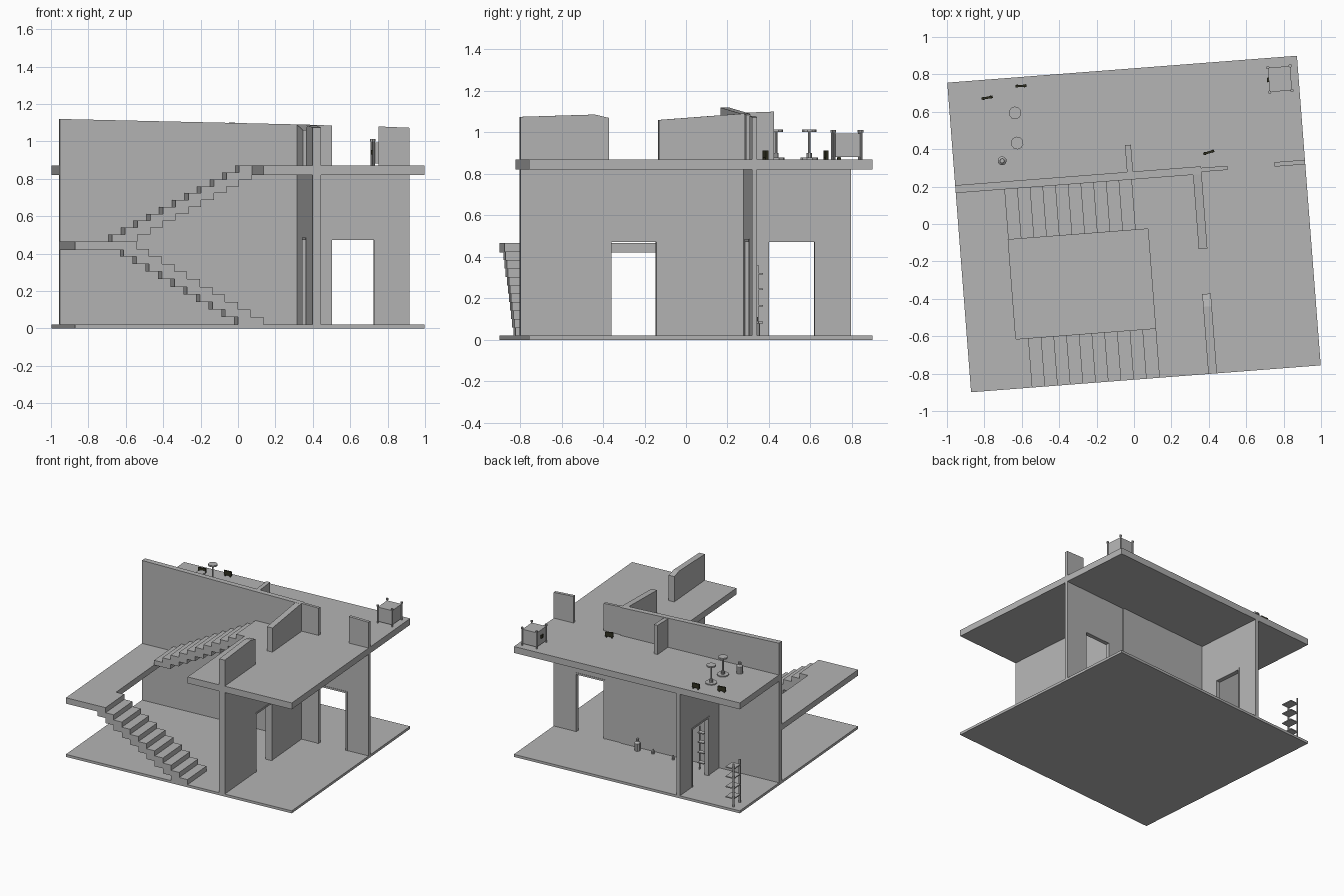
import bpy, bmesh, math
from mathutils import Matrix, Vector

if "Cube" in bpy.data.objects:
    bpy.data.objects.remove(bpy.data.objects["Cube"], do_unlink=True)

TURN = Matrix.Rotation(math.radians(4.4), 4, 'Z')   # whole building is turned slightly
W, D = 0.9375, 0.83                                 # half width and half depth
FLOOR, CEIL, ROOF, DOOR = 0.02, 0.82, 0.87, 0.485


def material(name, colour):
    m = bpy.data.materials.new(name)
    m.use_nodes = True
    m.diffuse_color = (*colour, 1)
    m.node_tree.nodes["Principled BSDF"].inputs["Base Color"].default_value = (*colour, 1)
    return m


GREY = material("plaster_grey", (0.46, 0.46, 0.46))
DARK = material("dark_olive", (0.03, 0.03, 0.015))


def finish(name, bm, mat, matrix=TURN):
    bmesh.ops.recalc_face_normals(bm, faces=bm.faces)
    mesh = bpy.data.meshes.new(name)
    bm.to_mesh(mesh)
    bm.free()
    mesh.materials.append(mat)
    ob = bpy.data.objects.new(name, mesh)
    bpy.context.collection.objects.link(ob)
    ob.matrix_world = matrix
    return ob


def add_prism(bm, axis, pts, t0, t1):
    """Extrude a 2D outline along an axis from t0 to t1."""
    place = {'x': lambda a, b: (t0, a, b), 'y': lambda a, b: (a, t0, b), 'z': lambda a, b: (a, b, t0)}[axis]
    face = bm.faces.new([bm.verts.new(place(a, b)) for a, b in pts])
    out = bmesh.ops.extrude_face_region(bm, geom=[face])
    shift = Vector([t1 - t0 if c == axis else 0 for c in 'xyz'])
    bmesh.ops.translate(bm, vec=shift, verts=[v for v in out["geom"] if isinstance(v, bmesh.types.BMVert)])


def prism(name, axis, pts, t0, t1, mat=GREY):
    bm = bmesh.new()
    add_prism(bm, axis, pts, t0, t1)
    return finish(name, bm, mat)


def rect(a0, a1, b0, b1):
    return [(a0, b0), (a1, b0), (a1, b1), (a0, b1)]


def add_cyl(bm, r, z0, z1, r2=None, x=0, y=0, sides=10):
    bmesh.ops.create_cone(bm, cap_ends=True, segments=sides, radius1=r, radius2=r if r2 is None else r2,
                          depth=z1 - z0, matrix=Matrix.Translation((x, y, (z0 + z1) / 2)))


def at(x, y, z, degrees=4.4):
    return Matrix.Translation((x, y, z)) @ Matrix.Rotation(math.radians(degrees), 4, 'Z')


def door_wall(name, axis, s0, s1, d0, d1, t0, t1):
    """Ground floor wall with a doorway from d0 to d1, plus its frame."""
    prism(name, axis, [(s0, FLOOR), (d0, FLOOR), (d0, DOOR), (d1, DOOR), (d1, FLOOR),
                       (s1, FLOOR), (s1, CEIL), (s0, CEIL)], t0, t1)
    f = 0.013
    prism(name + "_door_frame", axis,
          [(d0, FLOOR), (d0 + f, FLOOR), (d0 + f, DOOR - f), (d1 - f, DOOR - f), (d1 - f, FLOOR),
           (d1, FLOOR), (d1, DOOR), (d0, DOOR)], t0 - 0.004, t1 + 0.004)


# Floors
prism("base_slab", 'z', rect(-W, W, -D, D), 0, FLOOR)
prism("upper_slab", 'z', [(-W, 0.25), (0.072, 0.25), (0.072, -D), (W, -D), (W, D), (-W, D)], CEIL, ROOF)
prism("landing", 'z', rect(-W, -0.677, -D, 0.24), 0.42, 0.466)

# Ground floor walls
prism("main_wall", 'y', [(-W, FLOOR), (0.38, FLOOR), (0.38, 1.09), (-W, 1.12)], 0.238, 0.28)
door_wall("entrance_wall", 'y', 0.38, W, 0.51, 0.762, 0.248, 0.272)
door_wall("side_room_wall", 'x', -D, 0.238, -0.402, -0.16, 0.335, 0.381)
door_wall("back_room_wall", 'x', 0.28, D, 0.42, 0.665, -0.44, -0.412)

# Upper floor walls, cut off at an uneven height
prism("upper_main_wall_end", 'y', [(0.38, ROOF), (0.522, ROOF), (0.522, 1.085), (0.38, 1.09)], 0.25, 0.272)
prism("upper_entrance_wall", 'y', [(0.773, ROOF), (W, ROOF), (W, 1.073), (0.773, 1.08)], 0.248, 0.272)
prism("upper_inner_wall", 'x', [(-0.16, ROOF), (0.238, ROOF), (0.238, 1.09), (-0.16, 1.06)], 0.335, 0.381)
prism("upper_front_wall", 'x', [(-D, ROOF), (-0.402, ROOF), (-0.402, 1.07), (-0.47, 1.086), (-D, 1.075)],
      0.335, 0.381)
prism("upper_back_wall", 'x', [(0.28, ROOF), (0.424, ROOF), (0.424, 1.1), (0.28, 1.095)], -0.016, 0.016)

# Two flights of stairs made of overlapping blocks
STEPS = 11
RUN = (0.072 + 0.677) / STEPS


def flight(name, first, direction, v0, v1, z0, z1):
    rise = (z1 - z0) / STEPS
    bm = bmesh.new()
    for i in range(STEPS):
        a = first + direction * i * RUN
        b = a + direction * RUN
        add_prism(bm, 'y', rect(min(a, b), max(a, b), max(z0, z0 + (i - 1) * rise), z0 + (i + 1) * rise), v0, v1)
    finish(name, bm, GREY)


flight("lower_stairs", 0.072, -1, -D, -0.565, FLOOR, 0.466)
flight("upper_stairs", -0.677, 1, -0.032, 0.238, 0.466, ROOF)

# Cabinet with corner posts on the roof
bm = bmesh.new()
add_prism(bm, 'z', rect(-0.06, 0.06, -0.065, 0.065), 0.012, 0.125)
for sx in (-1, 1):
    for sy in (-1, 1):
        add_cyl(bm, 0.006, 0, 0.13, x=sx * 0.06, y=sy * 0.066, sides=8)
        add_cyl(bm, 0.009, 0.13, 0.142, x=sx * 0.06, y=sy * 0.066, sides=8)
finish("roof_cabinet", bm, GREY, at(0.78, 0.775, ROOF))
bm = bmesh.new()
add_prism(bm, 'x', rect(-0.012, 0.012, 0.06, 0.085), -0.069, -0.06)
finish("cabinet_handle", bm, DARK, at(0.78, 0.775, ROOF))

# Small round stands
for i, (x, y) in enumerate([(-0.636, 0.594), (-0.625, 0.433)]):
    bm = bmesh.new()
    add_cyl(bm, 0.043, 0, 0.008)
    add_cyl(bm, 0.014, 0.008, 0.03)
    add_cyl(bm, 0.007, 0.03, 0.132)
    add_cyl(bm, 0.034, 0.132, 0.144)
    finish("round_stand_%d" % (i + 1), bm, GREY, at(x, y, ROOF))


# Bottles
def bottle(name, x, y, z, r, h):
    bm = bmesh.new()
    add_cyl(bm, r, 0, h * 0.65)
    add_cyl(bm, r, h * 0.65, h * 0.8, r * 0.4)
    add_cyl(bm, r * 0.5, h * 0.8, h)
    finish(name, bm, GREY, at(x, y, z))


bottle("roof_bottle", -0.705, 0.338, ROOF, 0.024, 0.085)
bottle("floor_bottle", 0.19, 0.335, FLOOR, 0.022, 0.09)
for i, x in enumerate((0.064, -0.112)):
    bottle("floor_jar_%d" % (i + 1), x, 0.32, FLOOR, 0.01, 0.035)

# Small dark panels on the roof
for i, (x, y, turn) in enumerate([(-0.785, 0.675, 10), (-0.604, 0.738, 3), (0.40, 0.383, 17)]):
    bm = bmesh.new()
    add_prism(bm, 'z', rect(-0.03, 0.03, -0.006, 0.006), 0.008, 0.042)
    for s in (-1, 1):
        add_prism(bm, 'z', rect(s * 0.02 - 0.004, s * 0.02 + 0.004, -0.008, 0.008), 0, 0.01)
    finish("dark_panel_%d" % (i + 1), bm, DARK, at(x, y, ROOF, turn))


# Open shelf racks
def rack(name, x, y, wide, deep, turn):
    bm = bmesh.new()
    for s in (-1, 1):
        add_prism(bm, 'z', rect(s * wide - 0.004, s * wide + 0.004, -deep, -deep + 0.012), 0, 0.34)
    for z in (0.06, 0.14, 0.22, 0.295):
        add_prism(bm, 'z', rect(-wide, wide, -deep, deep), z, z + 0.008)
    finish(name, bm, GREY, at(x, y, FLOOR, turn))


rack("back_shelf_rack", -0.89, 0.685, 0.045, 0.035, 274.4)
rack("inner_shelf_rack", -0.385, 0.352, 0.025, 0.018, 4.4)
